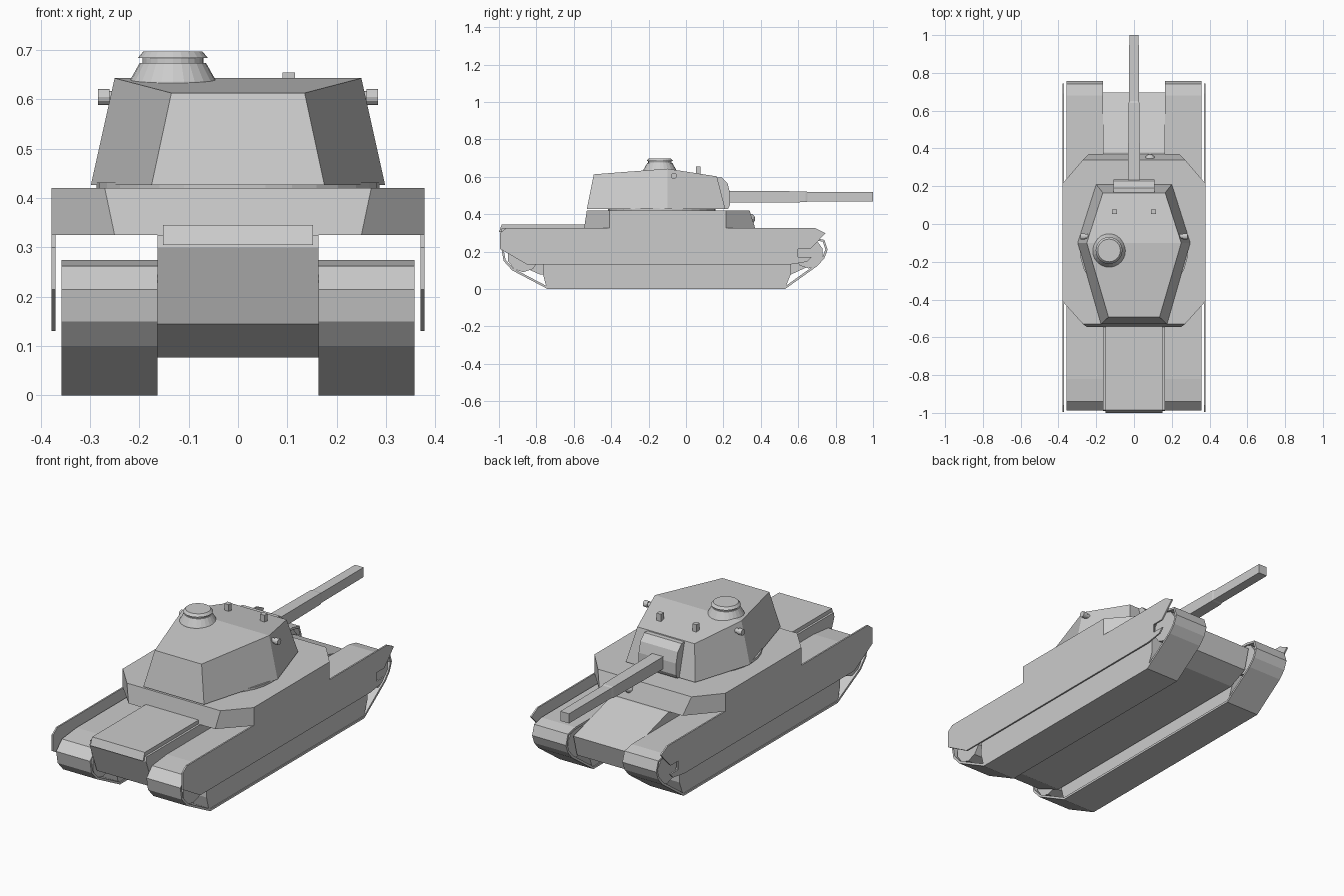
import bpy, bmesh
from math import sin, cos, pi
from mathutils import Matrix

if "Cube" in bpy.data.objects:
    bpy.data.objects.remove(bpy.data.objects["Cube"])


def finish(name, bm):
    bmesh.ops.recalc_face_normals(bm, faces=bm.faces)
    me = bpy.data.meshes.new(name)
    bm.to_mesh(me)
    bm.free()
    ob = bpy.data.objects.new(name, me)
    bpy.context.collection.objects.link(ob)
    return ob


def loft(name, rings, caps=True):
    """Skin between equal-length closed rings of points."""
    bm = bmesh.new()
    vs = [[bm.verts.new(p) for p in r] for r in rings]
    n = len(rings[0])
    for a, b in zip(vs, vs[1:]):
        for i in range(n):
            j = (i + 1) % n
            bm.faces.new((a[i], a[j], b[j], b[i]))
    if caps:
        bm.faces.new(vs[0])
        bm.faces.new(vs[-1])
    return finish(name, bm)


def prism(name, yz, x0, x1, caps=True):
    """Side profile extruded across x."""
    return loft(name, [[(x, y, z) for y, z in yz] for x in (x0, x1)], caps)


def mirror_outline(half, z):
    """Right-hand outline (x, y) mirrored into a closed ring."""
    pts = half + [(-x, y) for x, y in reversed(half)]
    return [(x, y, z) for x, y in pts]


def turned(name, prof, loc, n=24, axis='Z'):
    """Stack of (radius, height) circles."""
    ob = loft(name, [[(r * cos(2 * pi * i / n), r * sin(2 * pi * i / n), h)
                      for i in range(n)] for r, h in prof])
    if axis == 'X':
        ob.data.transform(Matrix.Rotation(pi / 2, 4, 'Y'))
    ob.data.transform(Matrix.Translation(loc))
    return ob


def box(name, loc, size):
    x, y, z = loc
    a, b, c = (s / 2 for s in size)
    return prism(name, [(y - b, z - c), (y + b, z - c), (y + b, z + c), (y - b, z + c)], x - a, x + a)


# lower hull and engine deck
prism("lower_hull", [(-0.985, 0.325), (-0.99, 0.30), (-0.93, 0.145), (-0.78, 0.077), (0.56, 0.077),
                     (0.665, 0.125), (0.695, 0.235), (0.38, 0.325)], -0.163, 0.163)
prism("engine_deck", [(-1.0, 0.305), (-0.985, 0.345), (-0.5, 0.345), (-0.5, 0.305)], -0.152, 0.152)

# superstructure
loft("superstructure", [
    mirror_outline([(0.25, -0.545), (0.378, -0.41), (0.378, 0.215), (0.24, 0.37)], 0.325),
    mirror_outline([(0.27, -0.53), (0.378, -0.41), (0.378, 0.215), (0.27, 0.34)], 0.42)])

# hull machine-gun ball
bm = bmesh.new()
bmesh.ops.create_uvsphere(bm, u_segments=12, v_segments=8, radius=0.028,
                          matrix=Matrix.Translation((0.085, 0.342, 0.375)))
finish("hull_gun_ball", bm)

# running gear: belt, road-wheel block, end wheels, side skirt
BELT = [(-0.74, 0), (-0.93, 0.10), (-0.975, 0.15), (-0.987, 0.215), (-0.94, 0.262), (-0.82, 0.275),
        (0.68, 0.275), (0.74, 0.262), (0.757, 0.21), (0.74, 0.165), (0.705, 0.125), (0.53, 0)]
SKIRT = [(-0.96, 0.326), (-0.995, 0.30), (-0.995, 0.215), (-0.85, 0.131), (0.555, 0.131),
         (0.645, 0.145), (0.67, 0.17), (0.60, 0.17), (0.60, 0.215), (0.665, 0.215),
         (0.70, 0.25), (0.745, 0.298), (0.69, 0.326)]
for s, side in ((-1, "left"), (1, "right")):
    belt = prism(side + "_track", BELT, s * 0.163, s * 0.358, caps=False)
    mod = belt.modifiers.new("thickness", 'SOLIDIFY')
    mod.thickness = 0.012
    mod.offset = -1
    prism(side + "_road_wheels", [(-0.745, 0.005), (-0.765, 0.08), (-0.76, 0.2), (0.56, 0.2),
                                  (0.56, 0.08), (0.53, 0.005)], s * 0.168, s * 0.354)
    for y, z, r, end in ((-0.87, 0.175, 0.085, "rear"), (0.655, 0.19, 0.08, "front")):
        turned(f"{side}_{end}_wheel", [(r, -0.09), (r, 0.09)], (s * 0.26, y, z), 10, 'X')
    prism(side + "_skirt", SKIRT, s * 0.370, s * 0.378)

# turret ring and body
turned("turret_ring", [(0.287, 0.415), (0.287, 0.432)], (0, -0.13, 0), 32)
base = mirror_outline([(0.175, -0.53), (0.298, -0.10), (0.2, 0.21)], 0.427)
roof = mirror_outline([(0.135, -0.493), (0.25, -0.10), (0.165, 0.165)], 0)
heights = [0.613, 0.643, 0.602]
roof = [(x, y, z) for (x, y, _), z in zip(roof, heights + heights[::-1])]
body = loft("turret_body", [base, roof], caps=True)
# split the roof along its ridge so both halves are flat
bm = bmesh.new()
bm.from_mesh(body.data)
bm.verts.ensure_lookup_table()
bmesh.ops.connect_verts(bm, verts=[bm.verts[7], bm.verts[10]])
bm.to_mesh(body.data)
bm.free()

# mantlet and square gun barrel
prism("mantlet", [(0.12, 0.598), (0.19, 0.597), (0.222, 0.565), (0.236, 0.51), (0.236, 0.45),
                  (0.225, 0.429), (0.12, 0.429)], -0.108, 0.108)


def square(y, h):
    return [(-h, y, 0.493 - h), (h, y, 0.493 - h), (h, y, 0.493 + h), (-h, y, 0.493 + h)]


loft("gun_barrel", [square(0.2, 0.032), square(0.64, 0.029), square(0.65, 0.026), square(1.0, 0.025)])

# commander cupola
turned("cupola", [(0.092, 0.62), (0.088, 0.637), (0.067, 0.674), (0.062, 0.674), (0.062, 0.684),
                  (0.071, 0.684), (0.060, 0.697)], (-0.132, -0.14, 0))

# side ports and roof periscopes
for s, side in ((-1, "left"), (1, "right")):
    turned(side + "_port_stem", [(0.012, -0.03), (0.012, 0.02)], (s * 0.25, -0.065, 0.605), 12, 'X')
    turned(side + "_port_cap", [(0.016, -0.012), (0.016, 0.012)], (s * 0.272, -0.065, 0.605), 12, 'X')
    box(side + "_periscope", (s * 0.103, 0.065, 0.632), (0.025, 0.025, 0.044))
